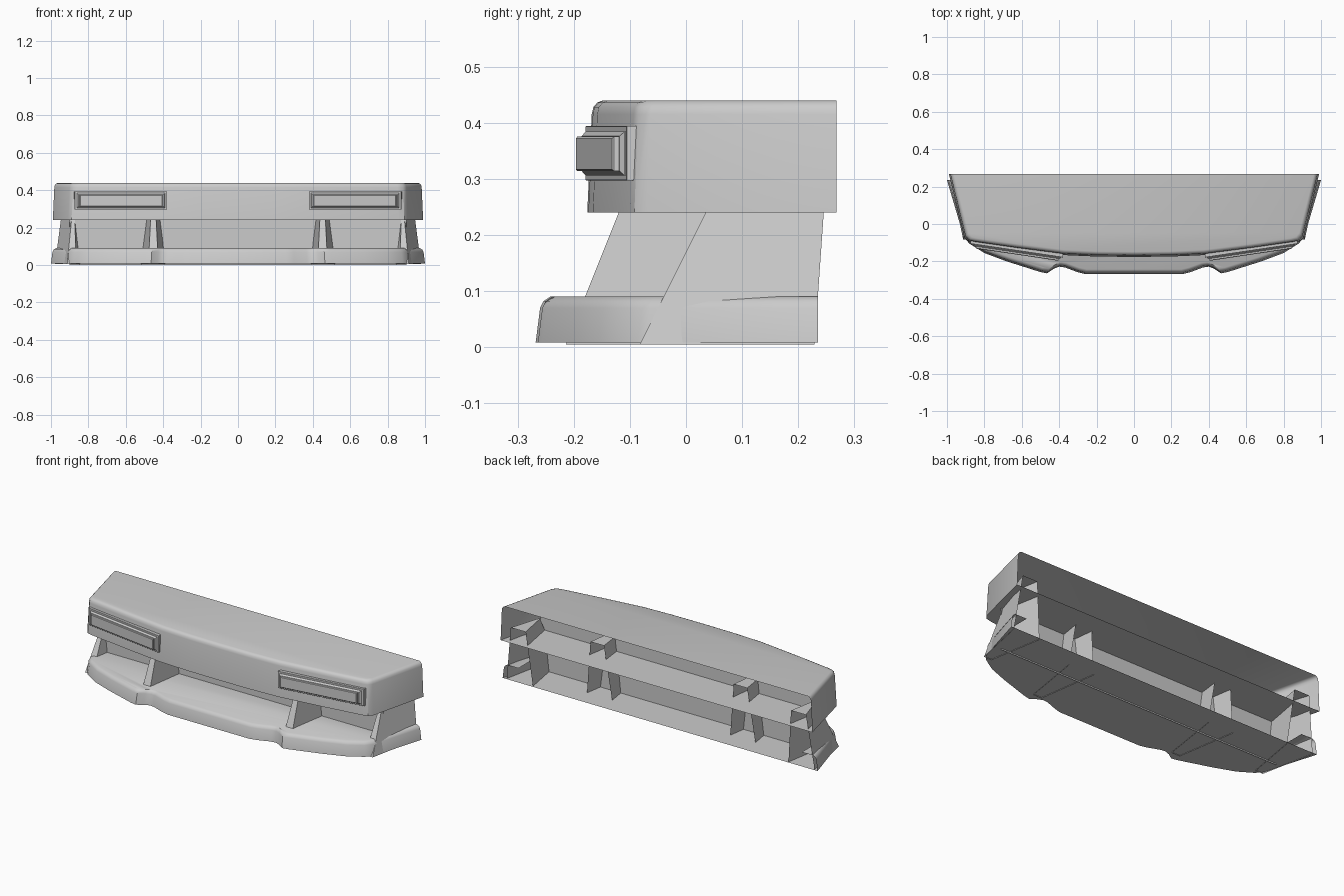
import bpy, bmesh, math
from mathutils import Vector

cube = bpy.data.objects.get("Cube")
if cube:
    bpy.data.objects.remove(cube, do_unlink=True)

grey = bpy.data.materials.new("plain_grey")
grey.use_nodes = True
GREY = (0.6, 0.6, 0.6, 1)
grey.diffuse_color = GREY
grey.node_tree.nodes["Principled BSDF"].inputs["Base Color"].default_value = GREY


def finish(name, bm):
    bmesh.ops.recalc_face_normals(bm, faces=bm.faces)
    mesh = bpy.data.meshes.new(name)
    bm.to_mesh(mesh)
    bm.free()
    mesh.materials.append(grey)
    obj = bpy.data.objects.new(name, mesh)
    bpy.context.collection.objects.link(obj)
    bpy.ops.object.select_all(action="DESELECT")
    obj.select_set(True)
    bpy.context.view_layer.objects.active = obj
    bpy.ops.object.shade_smooth_by_angle(angle=math.radians(35))
    return obj


def mirrored(half):
    """Full outline, left to right, from the half with x >= 0."""
    return [(-x, y) for x, y in reversed(half) if x > 0] + half


def loft(bm, rings, closed=False):
    """Skin a stack of equal rings of points."""
    rows = [[bm.verts.new(p) for p in ring] for ring in rings]
    n = len(rows[0])
    for low, high in zip(rows, rows[1:]):
        for i in range(n if closed else n - 1):
            j = (i + 1) % n
            bm.faces.new((low[i], low[j], high[j], high[i]))
    return rows


def shell_rings(outline, levels):
    """Rings at (z, inset); the rear edge stays in its plane."""
    back = outline[-1][1]
    front = min(y for x, y in outline)
    return [[Vector((x * (1 - d), y + d * (back - y) / (back - front), z))
             for x, y in outline] for z, d in levels]


# Upper bumper: rounded roof, floor, open rear
upper = mirrored([(0, -.176), (.2, -.174), (.38, -.166), (.64, -.132), (.86, -.1),
                  (.89, -.092), (.908, -.07), (.99, .268)])
bm = bmesh.new()
rows = loft(bm, shell_rings(upper, [(.24, 0), (.415, .008), (.428, .011),
                                    (.436, .018), (.44, .028)]))
bm.faces.new(rows[0])
bm.faces.new(rows[-1])
finish("upper_bumper", bm)

# Lower lip: floor, flared front, ledge in front of the centre wall
WALL_Y, WALL_X = .035, .9
lower = mirrored([(0, -.268), (.26, -.268), (.3, -.258), (.37, -.232), (.4, -.228),
                  (.43, -.24), (.465, -.264), (.5, -.257), (.68, -.2), (.8, -.155),
                  (.88, -.105), (.91, -.07), (1, .235)])
bm = bmesh.new()
rows = loft(bm, shell_rings(lower, [(.008, 0), (.07, .008), (.082, .014), (.09, .026)]))
bm.faces.new(rows[0])
notch = [(WALL_X, .235), (WALL_X, WALL_Y), (-WALL_X, WALL_Y), (-WALL_X, .235)]
bm.faces.new(rows[-1] + [bm.verts.new((x, y, .09)) for x, y in notch])
finish("lower_lip", bm)

# Upright wall joining lip and bumper
bm = bmesh.new()
loft(bm, [[(x, WALL_Y, z) for x in (-WALL_X, WALL_X)] for z in (0, .32)])
finish("centre_wall", bm)


# Pillars: leaning channels, open at the rear
def pillar(name, side, xs, front, rear, lean, taper):
    bm = bmesh.new()
    rings = []
    for z in (.005, .32):
        dz = z - .09
        ys = (rear + .07 * dz, front + lean * dz, front + lean * dz, rear + .07 * dz)
        rings.append([(side * (x - t * dz), y, z) for x, y, t in zip(xs, ys, taper)])
    rows = loft(bm, rings)
    bm.faces.new(rows[1])
    finish(name, bm)


for side, label in ((1, "left"), (-1, "right")):
    pillar(label + "_inner_pillar", side, (.385, .43, .475, .525),
           -.18, .14, .4, (-.12, -.05, .05, .12))
    pillar(label + "_outer_pillar", side, (.82, .868, .905, .967),
           -.04, .235, .5, (-.1, -.03, .1, .13))


# Lamps: slanted frame with a raised bevelled lens
def lamp_block(name, side, x0, x1, z0, z1, proud, depth, bevel):
    def ring(out, inset):
        pts = []
        for x, z in ((x0 + inset, z0 + inset), (x1 - inset, z0 + inset),
                     (x1 - inset, z1 - inset), (x0 + inset, z1 - inset)):
            y = -.167 + .148 * (x - .38) - out
            pts.append((side * (x + .15 * out * -1), y, z))
        return pts
    bm = bmesh.new()
    rows = loft(bm, [ring(proud - depth, 0), ring(proud - bevel, 0),
                     ring(proud, bevel)], True)
    bm.faces.new(rows[-1])
    bm.faces.new(rows[0])
    finish(name, bm)


for side, label in ((1, "left"), (-1, "right")):
    lamp_block(label + "_lamp_frame", side, .38, .875, .297, .394, .012, .03, .001)
    lamp_block(label + "_lamp_rim", side, .392, .863, .306, .384, .022, .03, .008)
    lamp_block(label + "_lamp_lens", side, .408, .85, .314, .375, .034, .03, .003)
